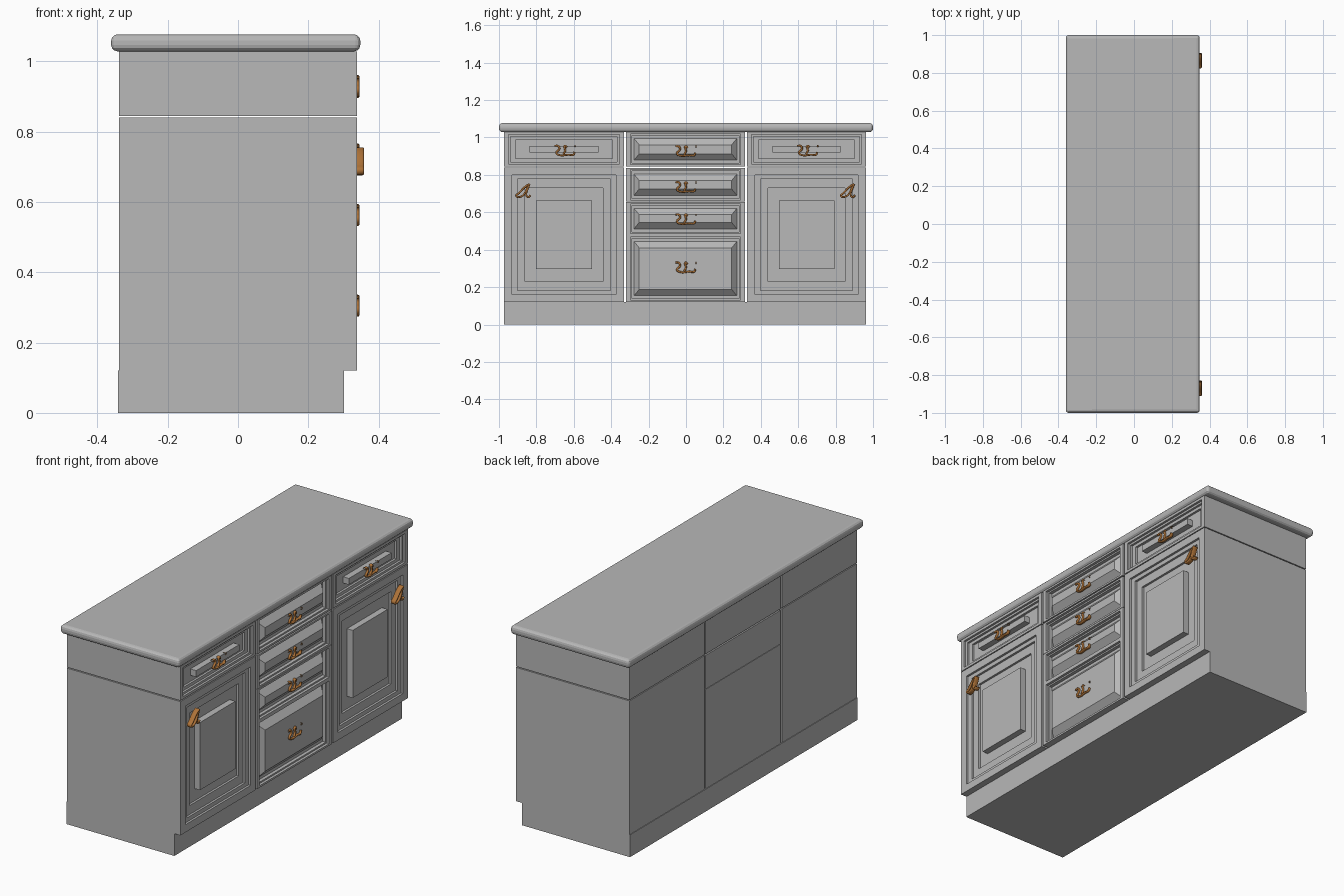
import bpy, bmesh
from math import radians

cube = bpy.data.objects.get("Cube")
if cube:
    bpy.data.objects.remove(cube, do_unlink=True)

BACK, FACE = -0.338, 0.338


def material(name, rgb):
    m = bpy.data.materials.new(name)
    m.use_nodes = True
    m.diffuse_color = (*rgb, 1)
    m.node_tree.nodes["Principled BSDF"].inputs["Base Color"].default_value = (*rgb, 1)
    return m


grey = material("grey_paint", (0.48, 0.48, 0.48))
bronze = material("aged_bronze", (0.42, 0.17, 0.04))


def block(name, y, z, steps=(), x=(BACK, FACE)):
    """Box facing +x; each step (y inset, z inset, depth) adds a ring to its face."""
    bm = bmesh.new()
    rings = []
    for dy, dz, px in [(0, 0, x[0])] + [(a, b, x[1] - d) for a, b, d in ((0, 0, 0), *steps)]:
        corners = ((y[0] + dy, z[0] + dz), (y[1] - dy, z[0] + dz),
                   (y[1] - dy, z[1] - dz), (y[0] + dy, z[1] - dz))
        rings.append([bm.verts.new((px, *c)) for c in corners])
    bm.faces.new(rings[0])
    bm.faces.new(rings[-1])
    for a, b in zip(rings, rings[1:]):
        for i in range(4):
            j = (i + 1) % 4
            bm.faces.new((a[i], a[j], b[j], b[i]))
    bmesh.ops.recalc_face_normals(bm, faces=bm.faces)
    mesh = bpy.data.meshes.new(name)
    bm.to_mesh(mesh)
    bm.free()
    mesh.materials.append(grey)
    obj = bpy.data.objects.new(name, mesh)
    bpy.context.collection.objects.link(obj)
    return obj


def stepped(*insets):
    """Square-edged descending steps, with the last inset rising as a centre panel."""
    out, depth = [], 0
    for n, (dy, dz) in enumerate(insets):
        out.append((dy, dz, depth))
        depth = 0.002 if n == len(insets) - 1 else depth + 0.012
        out.append((dy, dz, depth))
    return out


def handle(name, y, z, strokes, x, half_depth, radius):
    """Scrolled metal pull drawn as bevelled strokes on the front."""
    cu = bpy.data.curves.new(name, 'CURVE')
    cu.dimensions = '2D'
    cu.fill_mode = 'NONE'
    cu.extrude = half_depth
    cu.bevel_depth = radius
    cu.bevel_resolution = 1
    cu.resolution_u = 4
    for pts in strokes:
        s = cu.splines.new('BEZIER')
        s.bezier_points.add(len(pts) - 1)
        for p, (u, v) in zip(s.bezier_points, pts):
            p.co = (u, v, 0)
            p.handle_left_type = p.handle_right_type = 'AUTO'
    cu.materials.append(bronze)
    obj = bpy.data.objects.new(name, cu)
    obj.location = (x, y, z)
    obj.rotation_euler = (radians(90), 0, radians(90))
    bpy.context.collection.objects.link(obj)


# Plinth set back under the front
block("plinth", (-0.973, 0.963), (0, 0.12), x=(-0.341, 0.302))

# Worktop with rounded edge
top = block("worktop", (-1, 1), (1.029, 1.077), x=(-0.361, 0.348))
bm = bmesh.new()
bm.from_mesh(top.data)
upright = [e for e in bm.edges if abs(e.verts[0].co.z - e.verts[1].co.z) > 0.01]
bmesh.ops.bevel(bm, geom=upright, offset=0.014, segments=3, profile=0.5, affect='EDGES')
rim = [e for e in bm.edges if abs(e.verts[0].co.z - e.verts[1].co.z) < 0.001]
bmesh.ops.bevel(bm, geom=rim, offset=0.018, segments=3, profile=0.5, affect='EDGES')
bm.to_mesh(top.data)
bm.free()

# Pull shapes
drawer_pull = (
    ((-0.055, 0.026), (-0.035, 0.024), (-0.03, 0.008), (-0.046, -0.012), (-0.03, -0.024),
     (0.02, -0.022), (0.046, -0.022), (0.052, -0.008)),
    ((-0.008, -0.02), (0.002, 0.0), (0.0, 0.026), (0.01, 0.016)),
    ((0.052, 0.024), (0.058, 0.024)),
)
door_pull = (
    ((0.034, 0.036), (0.015, 0.026), (-0.022, -0.012), (-0.036, -0.028), (-0.01, -0.03),
     (0.012, -0.006), (0.022, 0.022)),
    ((0.034, 0.036), (0.022, 0.006), (0.016, -0.022), (0.026, -0.034), (0.038, -0.024)),
)

# Side columns: a drawer over a door
door_steps = stepped((0.043, 0.041), (0.072, 0.063), (0.112, 0.111), (0.17, 0.178))
drawer_steps = stepped((0.024, 0.014), (0.036, 0.025), (0.062, 0.042), (0.137, 0.075))
for side, y0, y1, pull_y in (("right", -0.973, -0.332, -0.87), ("left", 0.326, 0.963, 0.865)):
    block(side + "_door", (y0, y1), (0.12, 0.84), door_steps)
    block(side + "_drawer", (y0, y1), (0.845, 1.029), drawer_steps)
    handle(side + "_door_handle", pull_y, 0.715, door_pull, 0.345, 0.009, 0.005)
    handle(side + "_drawer_handle", (y0 + y1) / 2 + 0.005, 0.93, drawer_pull, 0.337, 0.004, 0.005)

# Centre column: four drawers with sloped raised panels
centre_steps = ((0.023, 0.01, 0), (0.023, 0.01, 0.014), (0.032, 0.018, 0.014),
                (0.032, 0.018, 0.032), (0.043, 0.034, 0.032), (0.071, 0.068, 0.002))
rows = ((0.12, 0.478, 0.305), (0.478, 0.655, 0.563), (0.657, 0.838, 0.735), (0.845, 1.029, 0.927))
for n, (z0, z1, pull_z) in enumerate(rows):
    block(f"centre_drawer_{n + 1}", (-0.321, 0.315), (z0, z1), centre_steps)
    handle(f"centre_handle_{n + 1}", -0.002, pull_z, drawer_pull, 0.337, 0.004, 0.005)
